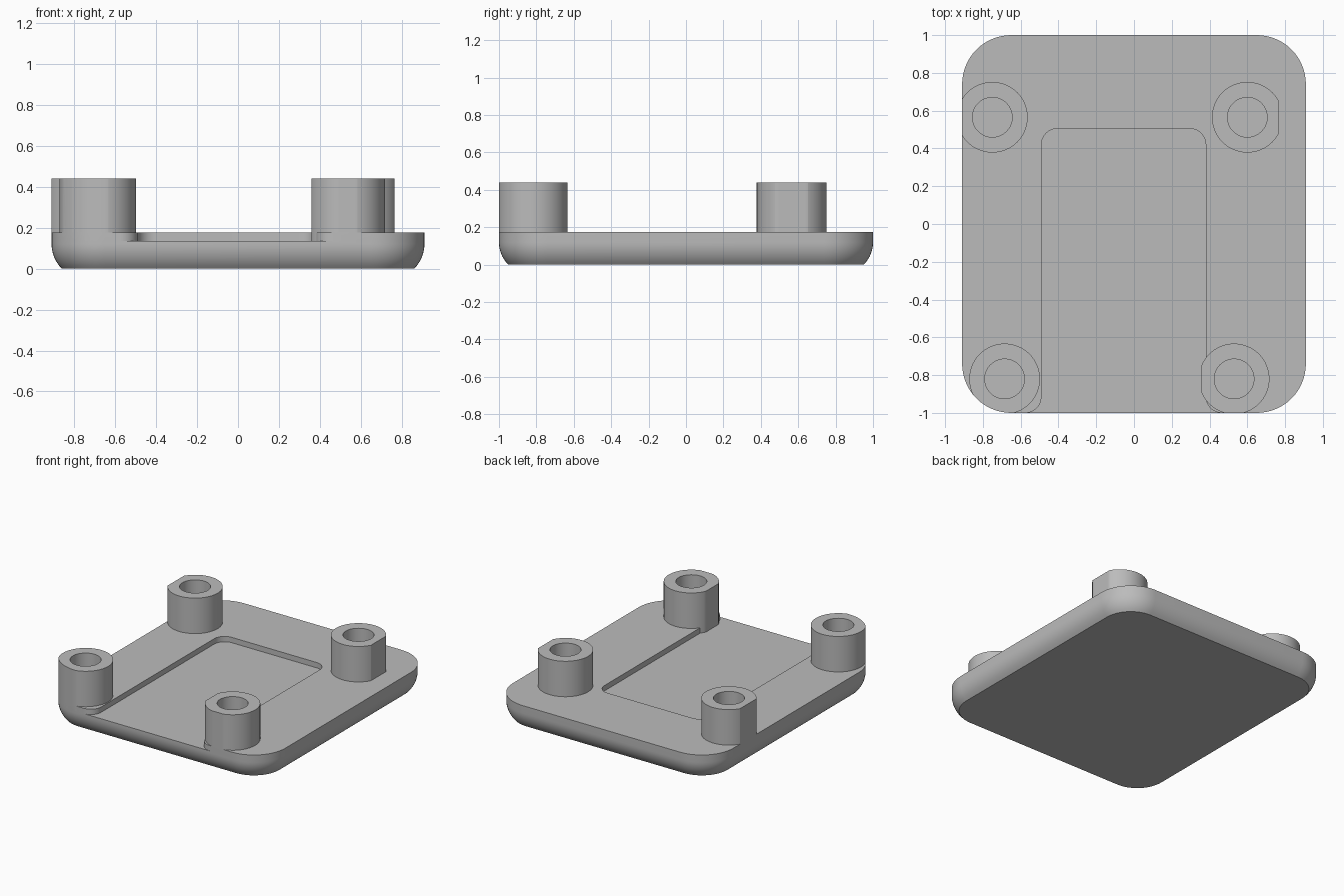
import bpy, bmesh
from math import sin, cos, pi, sqrt

if "Cube" in bpy.data.objects:
    bpy.data.objects.remove(bpy.data.objects["Cube"], do_unlink=True)

HX, HY, CORNER = 0.91, 1.0, 0.26      # plate outline
TOP, FLOOR, POST_TOP = 0.175, 0.135, 0.44

grey = bpy.data.materials.new("plain grey")
grey.use_nodes = True
grey.diffuse_color = (0.5, 0.5, 0.5, 1)
grey.node_tree.nodes["Principled BSDF"].inputs["Base Color"].default_value = (0.5, 0.5, 0.5, 1)


def arc(cx, cy, r, start, end, n=14):
    """Points on an arc, angles in quarter turns."""
    angles = [(start + (end - start) * i / n) * pi / 2 for i in range(n + 1)]
    return [(cx + r * cos(a), cy + r * sin(a)) for a in angles]


def rounded_rect(x0, x1, y0, y1, r):
    return (arc(x1 - r, y1 - r, r, 0, 1) + arc(x0 + r, y1 - r, r, 1, 2)
            + arc(x0 + r, y0 + r, r, 2, 3) + arc(x1 - r, y0 + r, r, 3, 4))


def loft(name, layers, closed_loop=False):
    """Skin a stack of (outline, height); cap the ends or join them."""
    bm = bmesh.new()
    rings = [[bm.verts.new((x, y, z)) for x, y in pts] for pts, z in layers]
    pairs = list(zip(rings, rings[1:]))
    if closed_loop:
        pairs.append((rings[-1], rings[0]))
    else:
        bm.faces.new(rings[0])
        bm.faces.new(rings[-1])
    n = len(rings[0])
    for a, b in pairs:
        for i in range(n):
            j = (i + 1) % n
            bm.faces.new((a[i], a[j], b[j], b[i]))
    bmesh.ops.recalc_face_normals(bm, faces=bm.faces)
    mesh = bpy.data.meshes.new(name)
    bm.to_mesh(mesh)
    bm.free()
    mesh.materials.append(grey)
    obj = bpy.data.objects.new(name, mesh)
    bpy.context.collection.objects.link(obj)
    return obj


def activate(obj):
    bpy.ops.object.select_all(action='DESELECT')
    obj.select_set(True)
    bpy.context.view_layer.objects.active = obj


def cut(obj, cutter, operation):
    """Apply a boolean and discard the cutter."""
    activate(obj)
    mod = obj.modifiers.new("cut", 'BOOLEAN')
    mod.operation, mod.solver, mod.object = operation, 'EXACT', cutter
    bpy.ops.object.modifier_apply(modifier=mod.name)
    bpy.data.objects.remove(cutter, do_unlink=True)


def smooth(obj):
    activate(obj)
    bpy.ops.object.shade_smooth_by_angle(angle=pi / 6)


# Base plate with a rounded underside
bend_z, bend_r = 0.12, 0.17
layers = []
for i in range(9):
    z = bend_z * i / 8
    inset = bend_r - sqrt(bend_r ** 2 - (bend_z - z) ** 2)
    layers.append((rounded_rect(-HX + inset, HX - inset, -HY + inset, HY - inset,
                                CORNER - inset), z))
layers.append((rounded_rect(-HX, HX, -HY, HY, CORNER), TOP))
plate = loft("base_plate", layers)

# Shallow recess, open and flared at the front
L, R, BACK, F = -0.49, 0.38, 0.505, 0.085
recess = (arc(R - F, BACK - F, F, 0, 1) + arc(L + F, BACK - F, F, 1, 2)
          + arc(L - F, -HY + F, F, 0, -1)
          + [(L - F, -HY - 0.1), (R + F, -HY - 0.1)]
          + arc(R + F, -HY + F, F, 3, 2))
cut(plate, loft("recess_cutter", [(recess, FLOOR), (recess, 0.4)]), 'DIFFERENCE')
smooth(plate)

# Hollow posts, trimmed by the plate outline and by flats on two of them
posts = [("back_right_post", -0.75, 0.565, -2, 2),
         ("back_left_post", 0.6, 0.565, -2, 0.765),
         ("front_right_post", -0.685, -0.82, -2, 2),
         ("front_left_post", 0.53, -0.82, 0.358, 2)]
for name, x, y, low, high in posts:
    outer = arc(x, y, 0.187, 0, 4, 64)[:-1]
    hole = arc(x, y, 0.105, 0, 4, 64)[:-1]
    post = loft(name, [(outer, FLOOR), (outer, POST_TOP), (hole, POST_TOP), (hole, FLOOR)], True)
    outline = rounded_rect(-HX, HX, -HY, HY, CORNER)
    outline = [(min(max(px, low), high), py) for px, py in outline]
    # Drop points that were flattened onto each other's line
    keep = [p for i, p in enumerate(outline)
            if not (p[0] == outline[i - 1][0] == outline[(i + 1) % len(outline)][0])]
    cut(post, loft("post_trim", [(keep, 0), (keep, 1)]), 'INTERSECT')
    smooth(post)
